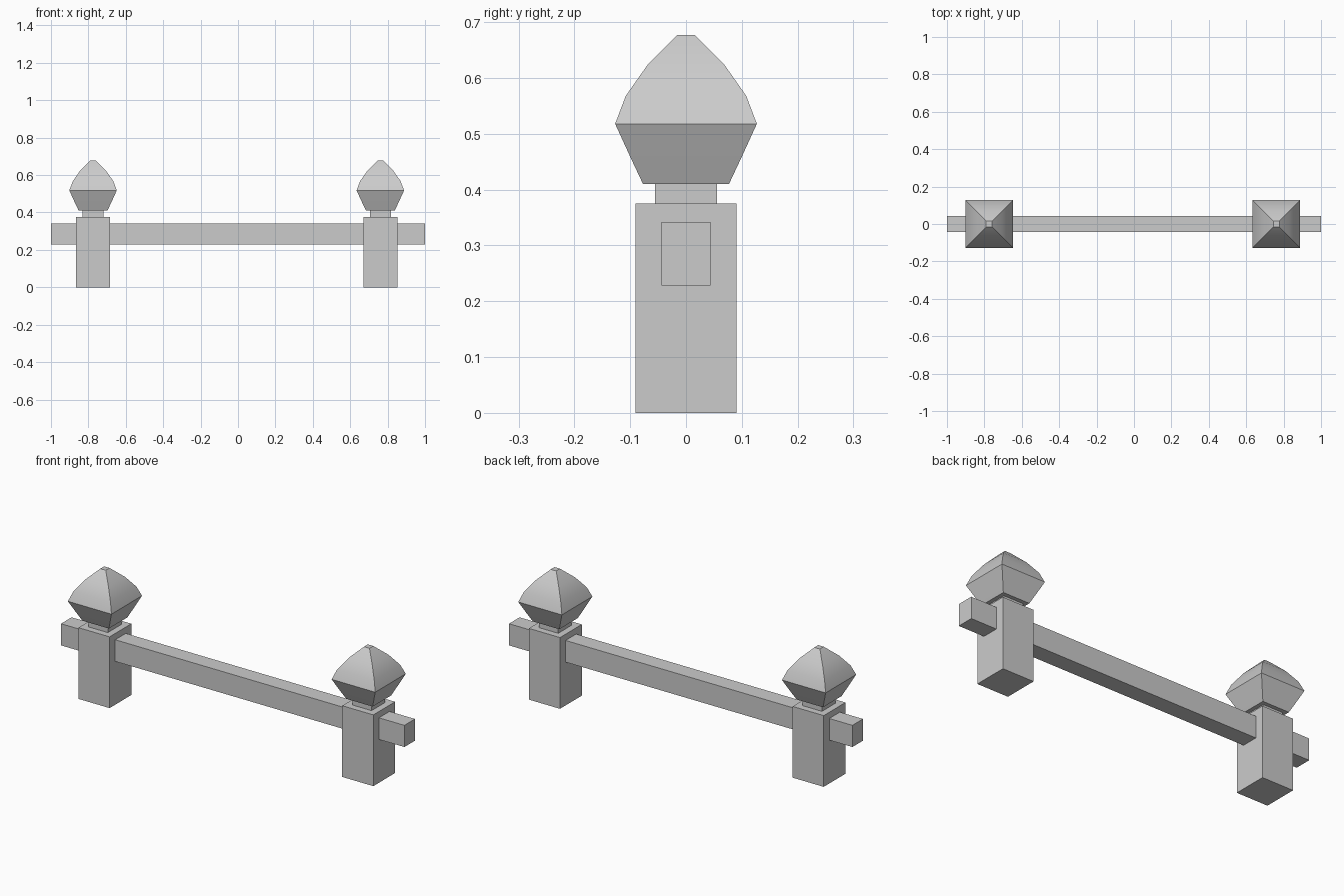
import bpy
import bmesh
import math

cube = bpy.data.objects.get("Cube")
if cube:
    bpy.data.objects.remove(cube, do_unlink=True)

# Single stone grey
stone = bpy.data.materials.new("stone_grey")
stone.use_nodes = True
color = (0.6, 0.6, 0.6, 1.0)
stone.diffuse_color = color
stone.node_tree.nodes["Principled BSDF"].inputs["Base Color"].default_value = color


def add_object(name, bm, location):
    bmesh.ops.recalc_face_normals(bm, faces=bm.faces)
    mesh = bpy.data.meshes.new(name)
    bm.to_mesh(mesh)
    bm.free()
    mesh.materials.append(stone)
    obj = bpy.data.objects.new(name, mesh)
    bpy.context.collection.objects.link(obj)
    obj.location = location
    return obj


def add_square_loft(name, profile, location):
    """Capped stack of square rings from (half width, height) pairs."""
    bm = bmesh.new()
    corners = [(-1, -1), (1, -1), (1, 1), (-1, 1)]
    rings = [[bm.verts.new((sx * r, sy * r, z)) for sx, sy in corners]
             for r, z in profile]
    for low, high in zip(rings, rings[1:]):
        for i in range(4):
            j = (i + 1) % 4
            bm.faces.new((low[i], low[j], high[j], high[i]))
    bm.faces.new(rings[0][::-1])
    bm.faces.new(rings[-1])
    return add_object(name, bm, location)


def add_beam(name, size, location):
    bm = bmesh.new()
    bmesh.ops.create_cube(bm, size=1)
    bmesh.ops.scale(bm, vec=size, verts=bm.verts)
    return add_object(name, bm, location)


POST = [(0.0905, 0), (0.0905, 0.375)]
NECK = [(0.056, 0.375), (0.056, 0.41)]
FINIAL = [(0.077, 0.41), (0.1, 0.459), (0.127, 0.518),
          (0.108, 0.568), (0.068, 0.625), (0.016, 0.677)]

# Two posts, each with a neck and a bud-shaped finial
for side, x in (("right", -0.775), ("left", 0.761)):
    add_square_loft(side + "_post", POST, (x, 0, 0))
    add_square_loft(side + "_neck", NECK, (x, 0, 0))
    finial = add_square_loft(side + "_finial", FINIAL, (x, 0, 0))
    bpy.ops.object.select_all(action="DESELECT")
    finial.select_set(True)
    bpy.context.view_layer.objects.active = finial
    bpy.ops.object.shade_smooth_by_angle(angle=math.radians(30))

# Rail running through both posts
add_beam("rail", (2, 0.088, 0.114), (0, 0, 0.285))
